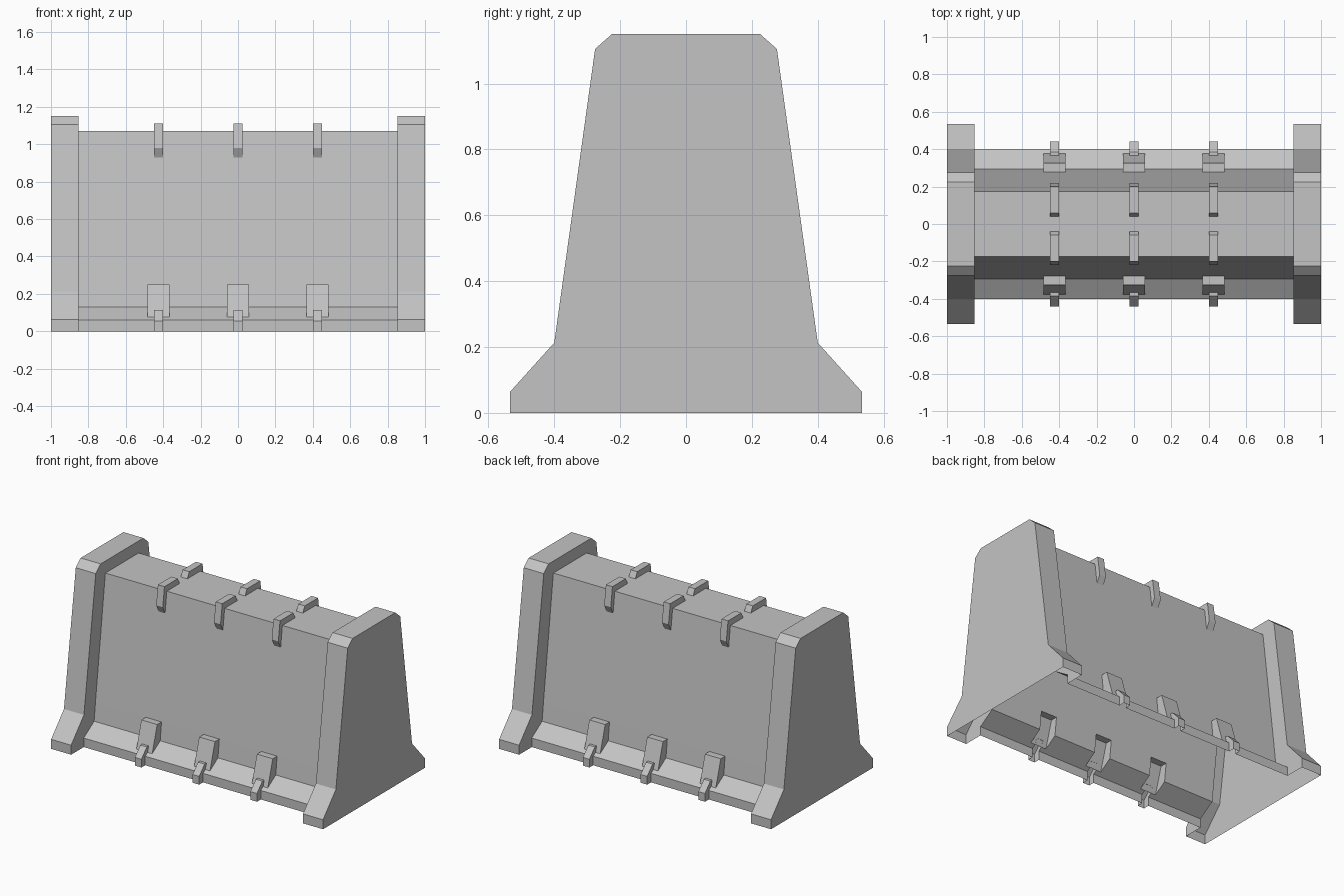
import bpy, bmesh

cube = bpy.data.objects.get("Cube")
if cube:
    bpy.data.objects.remove(cube, do_unlink=True)

GREY = (0.55, 0.55, 0.55, 1)
concrete = bpy.data.materials.new("concrete grey")
concrete.use_nodes = True
concrete.diffuse_color = GREY
concrete.node_tree.nodes["Principled BSDF"].inputs["Base Color"].default_value = GREY

STATIONS = (-0.425, 0, 0.425)
CAP_IN = 0.853
PAD_HALF, HOOK_HALF = 0.058, 0.024


def finish(name, bm):
    bmesh.ops.remove_doubles(bm, verts=bm.verts, dist=0.0005)
    bmesh.ops.recalc_face_normals(bm, faces=bm.faces)
    mesh = bpy.data.meshes.new(name)
    bm.to_mesh(mesh)
    bm.free()
    mesh.materials.append(concrete)
    ob = bpy.data.objects.new(name, mesh)
    bpy.context.collection.objects.link(ob)


def face(bm, points):
    return bm.faces.new([bm.verts.new(p) for p in points])


def strip(bm, path, x0, x1, skip=lambda i: False):
    """Sweep an open (y, z) path along x."""
    for i, ((ya, za), (yb, zb)) in enumerate(zip(path, path[1:])):
        if not skip(i):
            face(bm, [(x0, ya, za), (x1, ya, za), (x1, yb, zb), (x0, yb, zb)])


def symmetric(half):
    """Mirror a bottom-to-top half profile over y = 0."""
    return half + [(-y, z) for y, z in reversed(half)]


def fitting(name, path, hidden, half, x, side):
    """Hollow fitting: swept outer path plus two side plates."""
    bm = bmesh.new()
    path = [(side * y, z) for y, z in path]
    outline = path + [(side * y, z) for y, z in hidden]
    strip(bm, path, x - half, x + half)
    for e in (x - half, x + half):
        face(bm, [(e, y, z) for y, z in outline])
    finish(name, bm)


# Main hollow body, open underneath and behind the lower fittings
body = symmetric([(0.402, 0), (0.402, 0.06), (0.377, 0.076), (0.293, 0.13),
                  (0.279, 0.25), (0.175, 1.07)])
cuts = sorted([-CAP_IN, CAP_IN] + [c + d for c in STATIONS
              for d in (-PAD_HALF, -HOOK_HALF, HOOK_HALF, PAD_HALF)])
bm = bmesh.new()
for x0, x1 in zip(cuts, cuts[1:]):
    off = min(abs((x0 + x1) / 2 - c) for c in STATIONS)

    def opening(i):
        band = min(i, len(body) - 2 - i)
        return (off < PAD_HALF and band in (2, 3)) or (off < HOOK_HALF and band < 2)
    strip(bm, body, x0, x1, opening)
finish("barrier_body", bm)

# End caps: outer plate, rim, and inner face around the body
cap = symmetric([(0.535, 0), (0.535, 0.063), (0.4, 0.213), (0.276, 1.105), (0.225, 1.15)])
for s, label in ((1, "left"), (-1, "right")):
    bm = bmesh.new()
    strip(bm, cap, s * CAP_IN, s)
    face(bm, [(s, y, z) for y, z in cap])
    face(bm, [(s * CAP_IN, y, z) for y, z in cap + body[::-1]])
    finish(label + "_end_cap", bm)

# Fittings repeated on front and back
for side, label in ((-1, "front"), (1, "back")):
    for n, x in enumerate(STATIONS, 1):
        fitting(f"{label}_top_hook_{n}",
                [(0.04, 1.07), (0.06, 1.11), (0.2, 1.11), (0.218, 0.98), (0.193, 0.93)],
                [(0.175, 1.07)], HOOK_HALF, x, side)
        fitting(f"{label}_bracket_{n}",
                [(0.279, 0.25), (0.325, 0.25), (0.377, 0.076)],
                [(0.293, 0.13)], PAD_HALF, x, side)
        fitting(f"{label}_foot_hook_{n}",
                [(0.364, 0.115), (0.385, 0.115), (0.442, 0.055), (0.442, 0)],
                [(0.402, 0), (0.402, 0.06), (0.377, 0.076)], HOOK_HALF, x, side)
